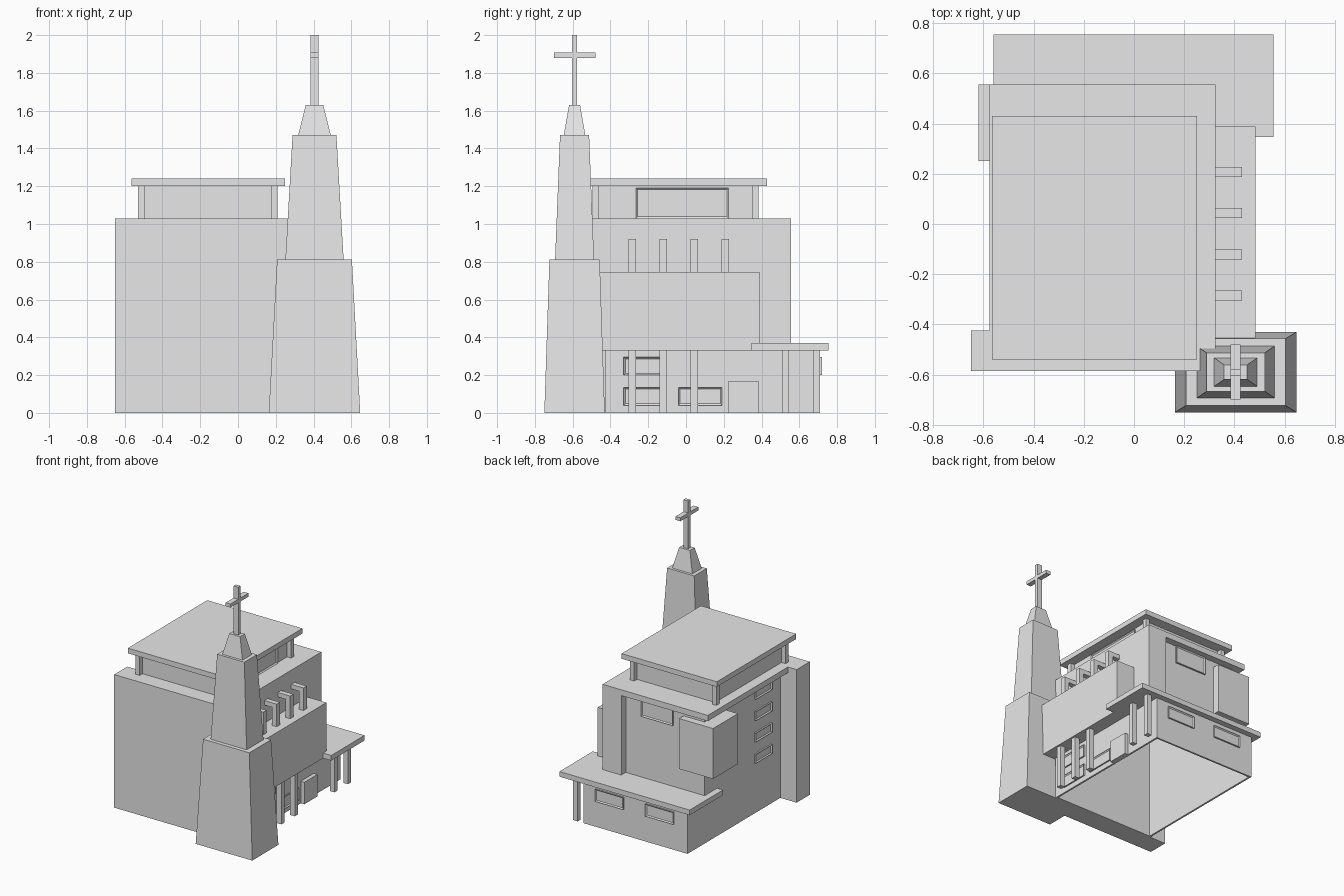
import bpy, bmesh
from mathutils import Vector

if "Cube" in bpy.data.objects:
    bpy.data.objects.remove(bpy.data.objects["Cube"], do_unlink=True)

stone = bpy.data.materials.new("pale_grey")
stone.use_nodes = True
stone.diffuse_color = (0.8, 0.8, 0.8, 1)
stone.node_tree.nodes["Principled BSDF"].inputs["Base Color"].default_value = (0.8, 0.8, 0.8, 1)


def finish(name, bm):
    bmesh.ops.recalc_face_normals(bm, faces=bm.faces)
    mesh = bpy.data.meshes.new(name)
    bm.to_mesh(mesh)
    bm.free()
    mesh.materials.append(stone)
    obj = bpy.data.objects.new(name, mesh)
    bpy.context.collection.objects.link(obj)
    return obj


def box_mesh(x, y, z):
    bm = bmesh.new()
    bmesh.ops.create_cube(bm, size=1)
    for v in bm.verts:
        v.co = [r[0] if c < 0 else r[1] for c, r in zip(v.co, (x, y, z))]
    bm.normal_update()
    return bm


def box(name, x, y, z):
    return finish(name, box_mesh(x, y, z))


def shell(name, x, y, z, open_top):
    """Hollow walls, open below and optionally above."""
    bm = box_mesh(x, y, z)
    gone = [f for f in bm.faces if f.normal.z < -0.5 or (open_top and f.normal.z > 0.5)]
    bmesh.ops.delete(bm, geom=gone, context='FACES_ONLY')
    obj = finish(name, bm)
    mod = obj.modifiers.new("walls", 'SOLIDIFY')
    mod.thickness = 0.02
    mod.offset = -1


def window(name, x, y, z, facing):
    """Thin framed window with its pane set back."""
    bm = box_mesh(x, y, z)
    face = max(bm.faces, key=lambda f: f.normal.dot(Vector(facing)))
    bmesh.ops.inset_region(bm, faces=[face], thickness=0.012, depth=-0.008)
    finish(name, bm)


def taper(name, cx, cy, low, high, z):
    """Tapered tower stage with half sizes low and high."""
    bm = box_mesh((-1, 1), (-1, 1), z)
    for v in bm.verts:
        half = low if v.co.z < sum(z) / 2 else high
        v.co.x = cx + v.co.x * half[0]
        v.co.y = cy + v.co.y * half[1]
    finish(name, bm)


# Main hall, facade and roof
shell("ground_floor", (-0.51, 0.38), (-0.43, 0.71), (0, 0.335), True)
shell("main_hall", (-0.51, 0.325), (-0.43, 0.5), (0.33, 0.99), False)
box("facade", (-0.65, 0.325), (-0.585, -0.425), (0, 1.03))
box("hall_roof", (-0.575, 0.325), (-0.43, 0.555), (0.985, 1.03))
box("back_pier", (0.165, 0.325), (0.49, 0.555), (0.33, 0.99))
box("corner_bay", (-0.62, -0.33), (0.25, 0.555), (0.55, 0.94))

# Raised upper storey with corner posts
box("lantern", (-0.495, 0.175), (-0.46, 0.35), (1.03, 1.2))
box("lantern_roof", (-0.565, 0.25), (-0.54, 0.43), (1.2, 1.24))
for x in (-0.53, 0.175):
    for y in (-0.495, 0.35):
        box("lantern_post", (x, x + 0.035), (y, y + 0.035), (1.03, 1.2))
window("lantern_window", (0.17, 0.183), (-0.265, 0.225), (1.03, 1.19), (1, 0, 0))

# Side gallery with posts below and hooked fins above
box("gallery", (0.325, 0.485), (-0.455, 0.388), (0.33, 0.745))
for i in range(4):
    y = -0.305 + i * 0.164
    span = (y, y + 0.04)
    box("fin_arm", (0.325, 0.43), span, (0.885, 0.92))
    box("fin_leg", (0.39, 0.43), span, (0.745, 0.885))
    if i < 3:
        box("gallery_post", (0.43, 0.47), span, (0, 0.33))
box("side_door", (0.375, 0.41), (0.225, 0.385), (0, 0.17))

# Rear canopy
box("canopy", (-0.56, 0.555), (0.347, 0.755), (0.33, 0.37))
for y in (0.508, 0.673):
    box("canopy_post", (0.43, 0.47), (y, y + 0.037), (0, 0.33))

# Windows
for y, z in (((-0.33, -0.1), 0.2), ((-0.33, -0.1), 0.04), ((-0.04, 0.19), 0.04)):
    window("side_window", (0.375, 0.39), y, (z, z + 0.095), (1, 0, 0))
for x in (-0.395, 0.035):
    window("back_window", (x, x + 0.24), (0.705, 0.72), (0.2, 0.295), (0, 1, 0))
for z in (0.39, 0.555, 0.72, 0.885):
    window("stair_window", (-0.522, -0.505), (-0.31, -0.11), (z, z + 0.07), (-1, 0, 0))
window("upper_back_window", (-0.245, 0.027), (0.495, 0.512), (0.845, 0.985), (0, 1, 0))

# Bell tower and cross
cx, cy = 0.405, -0.59
taper("tower_base", cx, cy, (0.242, 0.16), (0.198, 0.133), (0, 0.812))
taper("tower_shaft", cx, cy, (0.154, 0.103), (0.116, 0.077), (0.812, 1.47))
taper("tower_cap", cx, cy, (0.086, 0.057), (0.046, 0.029), (1.47, 1.63))
box("cross_upright", (cx - 0.02, cx + 0.02), (cy - 0.013, cy + 0.013), (1.63, 2))
box("cross_arm", (cx - 0.02, cx + 0.02), (cy - 0.11, cy + 0.11), (1.88, 1.907))
